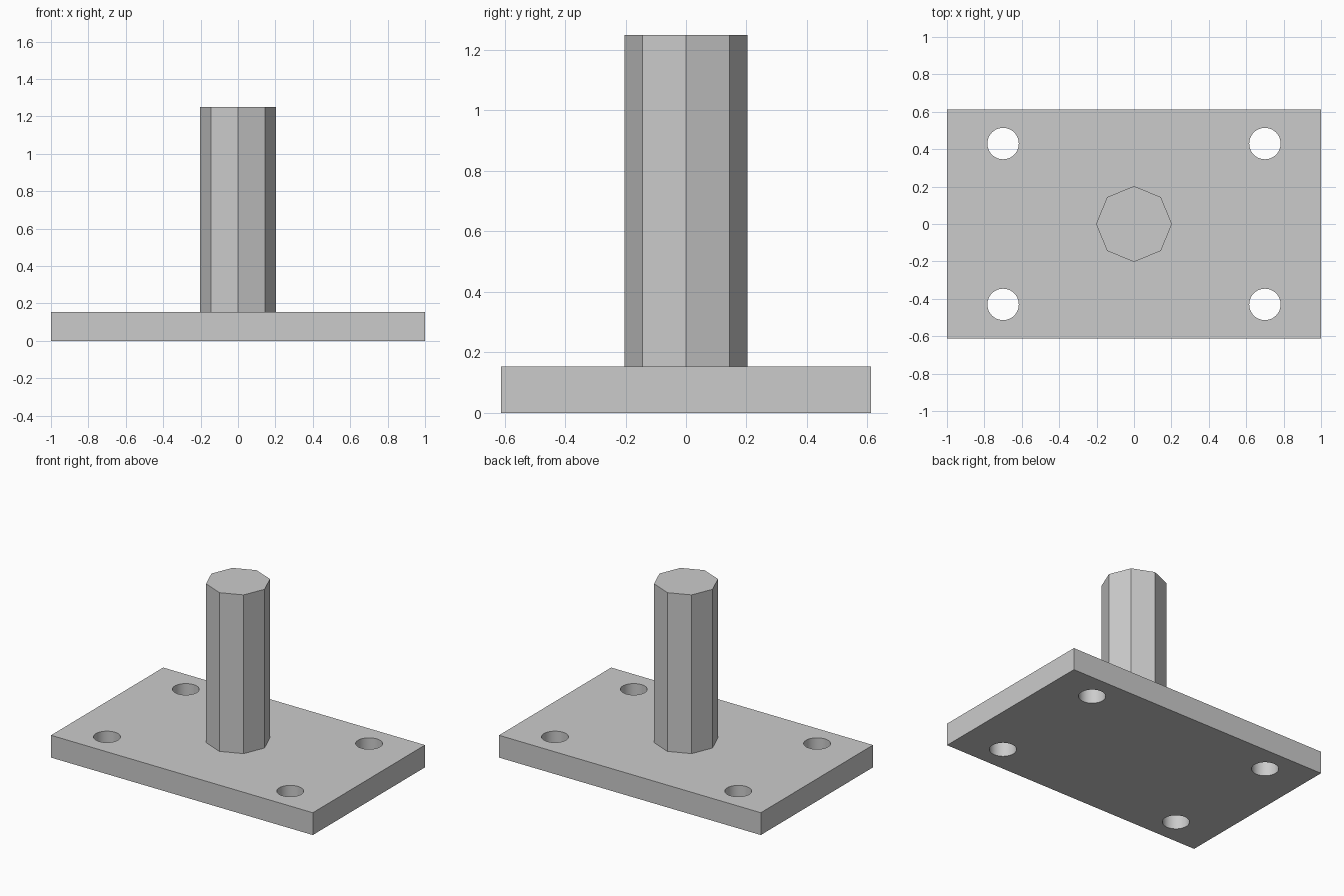
import bpy
import bmesh
import math
from mathutils import Matrix

PLATE_SIZE = (2.0, 1.224, 0.154)
POST_TOP = 1.25
POST_RADIUS = 0.203
HOLE_RADIUS = 0.084
HOLE_X, HOLE_Y = 0.70, 0.43

default_cube = bpy.data.objects.get("Cube")
if default_cube:
    bpy.data.objects.remove(default_cube, do_unlink=True)

# Single grey material
grey = bpy.data.materials.new("plain grey")
grey.use_nodes = True
grey.diffuse_color = (0.6, 0.6, 0.6, 1)
grey.node_tree.nodes["Principled BSDF"].inputs["Base Color"].default_value = grey.diffuse_color


def make_object(name, bm):
    mesh = bpy.data.meshes.new(name)
    bm.to_mesh(mesh)
    bm.free()
    mesh.materials.append(grey)
    obj = bpy.data.objects.new(name, mesh)
    bpy.context.collection.objects.link(obj)
    return obj


def add_cylinder(bm, sides, radius, x, y, bottom, top):
    bmesh.ops.create_cone(
        bm, cap_ends=True, segments=sides, radius1=radius, radius2=radius,
        depth=top - bottom, matrix=Matrix.Translation((x, y, (bottom + top) / 2)))


# Base plate
thickness = PLATE_SIZE[2]
bm = bmesh.new()
bmesh.ops.create_cube(
    bm, size=1,
    matrix=Matrix.Translation((0, 0, thickness / 2)) @ Matrix.Diagonal((*PLATE_SIZE, 1)))
plate = make_object("base_plate", bm)

# Four bolt holes cut through the plate
bm = bmesh.new()
for sx in (-1, 1):
    for sy in (-1, 1):
        add_cylinder(bm, 48, HOLE_RADIUS, sx * HOLE_X, sy * HOLE_Y, -0.1, thickness + 0.1)
cutter = make_object("bolt_hole_cutter", bm)
cutter.hide_render = True

cut = plate.modifiers.new("bolt_holes", 'BOOLEAN')
cut.operation = 'DIFFERENCE'
cut.solver = 'EXACT'
cut.object = cutter
bpy.ops.object.select_all(action='DESELECT')
plate.select_set(True)
bpy.context.view_layer.objects.active = plate
bpy.ops.object.modifier_apply(modifier=cut.name)
bpy.data.objects.remove(cutter, do_unlink=True)
bpy.ops.object.shade_smooth_by_angle(angle=math.radians(30))

# Octagonal post standing on the plate
bm = bmesh.new()
add_cylinder(bm, 8, POST_RADIUS, 0, 0, thickness, POST_TOP)
make_object("post", bm)
